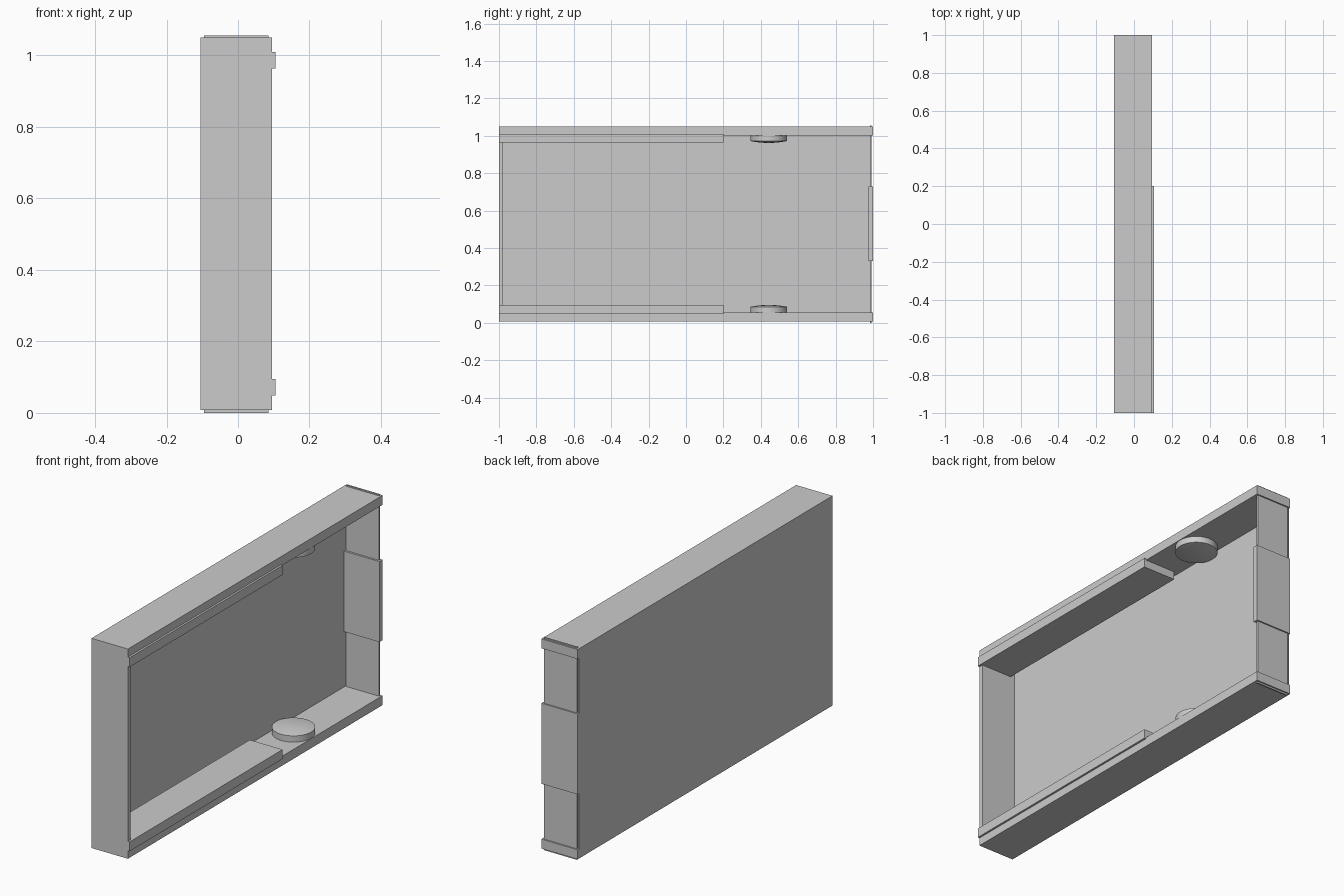
import bpy, bmesh, math

if "Cube" in bpy.data.objects:
    bpy.data.objects.remove(bpy.data.objects["Cube"])

MID_Z = 0.529  # mirror height between the top and bottom halves


def box(name, x, y, z):
    """Axis-aligned box from (min, max) ranges."""
    bm = bmesh.new()
    bmesh.ops.create_cube(bm, size=1)
    for v in bm.verts:
        for i, (lo, hi) in enumerate((x, y, z)):
            v.co[i] = hi if v.co[i] > 0 else lo
    return finish(name, bm)


def finish(name, bm):
    bmesh.ops.recalc_face_normals(bm, faces=bm.faces)
    mesh = bpy.data.meshes.new(name)
    bm.to_mesh(mesh)
    bm.free()
    ob = bpy.data.objects.new(name, mesh)
    bpy.context.collection.objects.link(ob)
    return ob


def domed_disc(name, centre, radius, z0, z_edge, z_top, flip):
    """Short round pad with a slightly domed face, turned around z."""
    profile = [(0, z0), (radius, z0), (radius, z_edge)]
    for i in range(1, 7):
        a = i / 6
        profile.append((radius * (1 - a), z_edge + (z_top - z_edge) * (1 - (1 - a) ** 2)))
    bm = bmesh.new()
    verts = [bm.verts.new((r, 0, z)) for r, z in profile]
    edges = [bm.edges.new(p) for p in zip(verts, verts[1:])]
    bmesh.ops.spin(bm, geom=verts + edges, axis=(0, 0, 1), cent=(0, 0, 0),
                   angle=math.tau, steps=48, use_duplicate=False)
    bmesh.ops.remove_doubles(bm, verts=bm.verts, dist=1e-5)
    for v in bm.verts:
        z = 2 * MID_Z - v.co.z if flip else v.co.z
        v.co = (v.co.x + centre[0], v.co.y + centre[1], z)
    ob = finish(name, bm)
    bpy.ops.object.select_all(action='DESELECT')
    bpy.context.view_layer.objects.active = ob
    ob.select_set(True)
    bpy.ops.object.shade_smooth_by_angle(angle=math.radians(30))
    return ob


def z_range(lo, hi, flip):
    return (2 * MID_Z - hi, 2 * MID_Z - lo) if flip else (lo, hi)


# slabs, rails and pads, repeated at bottom and top
for side, flip in (("bottom", False), ("top", True)):
    box(side + "_slab", (-0.105, 0.095), (-1, 1), z_range(0.008, 0.055, flip))
    box(side + "_rail", (-0.075, 0.105), (-1, 0.2), z_range(0.048, 0.095, flip))
    domed_disc(side + "_pad", (-0.005, 0.443), 0.0975, 0.05, 0.086, 0.096, flip)

# large closed side
box("side_panel", (-0.105, -0.1), (-1, 0.99), (0.008, 1.05))

# front end wall
box("front_wall", (-0.105, 0.095), (-1, -0.978), (0.01, 1.025))

# recessed rear end wall with a thicker middle block
box("rear_wall", (-0.095, 0.085), (0.985, 0.993), (0, 1.056))
box("rear_block", (-0.105, 0.095), (0.975, 1), (0.33, 0.73))
